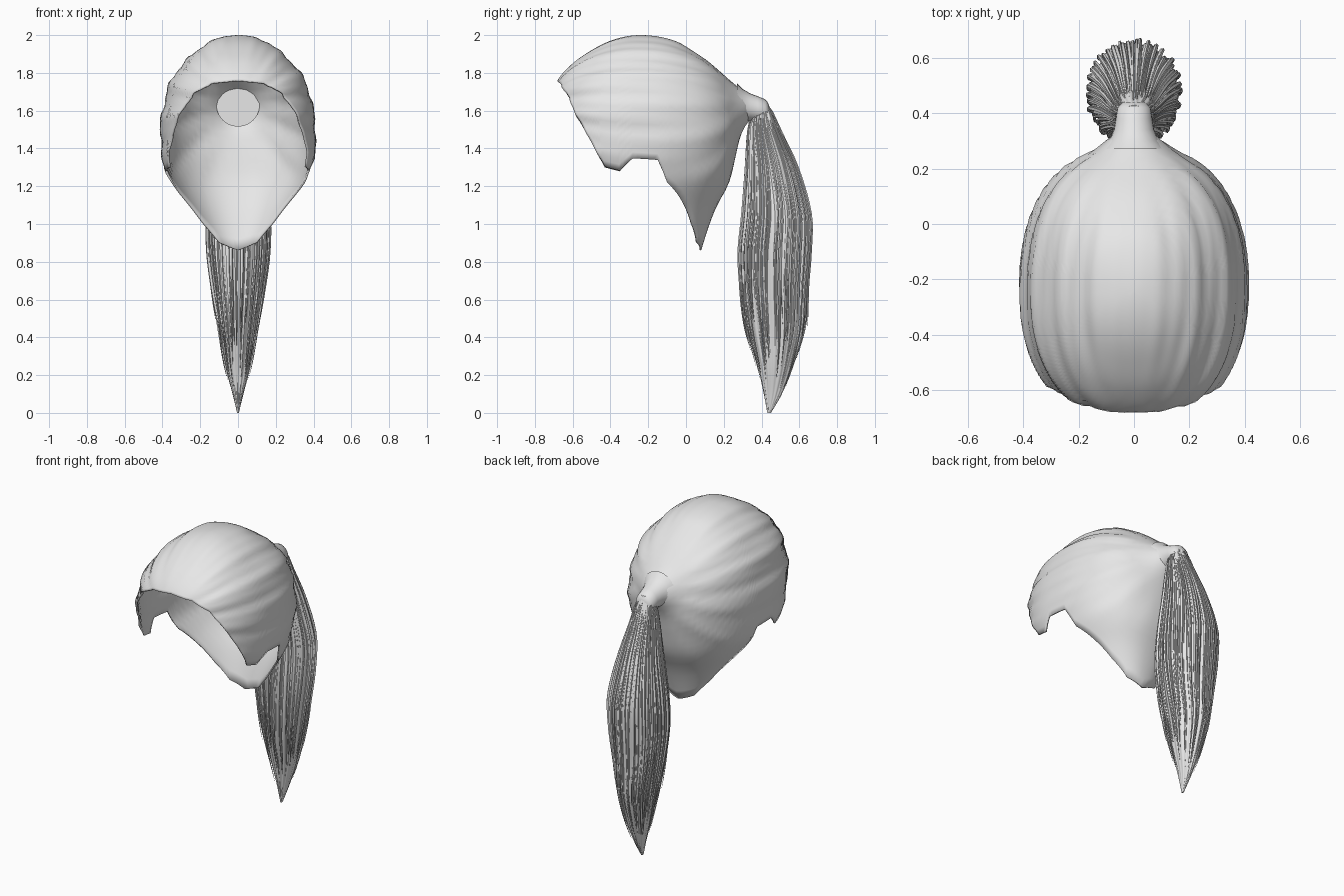
import bpy, bmesh, math, random
from mathutils import Vector

random.seed(4)
if "Cube" in bpy.data.objects:
    bpy.data.objects.remove(bpy.data.objects["Cube"], do_unlink=True)

hair = bpy.data.materials.new("hair_grey")
hair.use_nodes = True
hair.diffuse_color = (0.8, 0.8, 0.8, 1)
hair.node_tree.nodes["Principled BSDF"].inputs["Base Color"].default_value = (0.8, 0.8, 0.8, 1)


def spline(table, k):
    """Smooth interpolation of rows (key, values...) with ascending keys."""
    k = min(max(k, table[0][0]), table[-1][0])
    i = 0
    while i < len(table) - 2 and k > table[i + 1][0]:
        i += 1
    a, b = table[i], table[i + 1]
    p, q = table[max(i - 1, 0)], table[min(i + 2, len(table) - 1)]
    h = b[0] - a[0]
    t = (k - a[0]) / h
    out = []
    for j in range(1, len(a)):
        m0 = (b[j] - p[j]) / (b[0] - p[0]) * h
        m1 = (q[j] - a[j]) / (q[0] - a[0]) * h
        out.append((2*t**3 - 3*t*t + 1) * a[j] + (t**3 - 2*t*t + t) * m0
                   + (3*t*t - 2*t**3) * b[j] + (t**3 - t*t) * m1)
    return out


def loft(bm, rings, closed_ends=True):
    """Skin a list of rings, each a loop of points."""
    loops = [[bm.verts.new(p) for p in ring] for ring in rings]
    n = len(loops[0])
    for a, b in zip(loops, loops[1:]):
        for i in range(n):
            j = (i + 1) % n
            bm.faces.new((a[i], a[j], b[j], b[i]))
    if closed_ends:
        bm.faces.new(loops[0])
        bm.faces.new(loops[-1])
    return loops


def finish(name, bm, angle=50):
    bmesh.ops.recalc_face_normals(bm, faces=bm.faces)
    mesh = bpy.data.meshes.new(name)
    bm.to_mesh(mesh)
    bm.free()
    mesh.materials.append(hair)
    ob = bpy.data.objects.new(name, mesh)
    bpy.context.collection.objects.link(ob)
    bpy.ops.object.select_all(action="DESELECT")
    ob.select_set(True)
    bpy.context.view_layer.objects.active = ob
    bpy.ops.object.shade_smooth_by_angle(angle=math.radians(angle))
    return ob


# Scalp shell: superellipse sections by height (z, front y, back y, half width)
CY, POWER, HUB_Z = -0.24, 2.3, 1.63
levels = [(2, -.24, -.24, 0), (1.97, -.40, -.06, .14), (1.92, -.5, .03, .215),
          (1.85, -.6, .13, .29), (1.76, -.68, .215, .355), (1.65, -.715, .265, .39),
          (1.5, -.72, .285, .412), (1.3, -.66, .25, .395), (1.2, -.6, .22, .355),
          (1.1, -.55, .165, .30), (1, -.5, .125, .25), (.86, -.45, .08, .18)]
section = [(math.sqrt(2 - z), f, b, w) for z, f, b, w in levels]

# Lower rim of one side, front centre to nape (y, z)
rim = [(-.68, 1.76), (-.665, 1.745), (-.63, 1.69), (-.59, 1.6), (-.54, 1.5), (-.48, 1.4),
       (-.43, 1.3), (-.35, 1.28), (-.28, 1.35), (-.15, 1.34), (-.1, 1.22), (0, 1.08),
       (.03, 1), (.06, .9), (.08, .86)]


def rim_angle(y, z):
    f, b, w = spline(section, math.sqrt(2 - z))
    u = min(1, abs(y - CY) / (b - CY if y > CY else CY - f))
    c = u ** (POWER / 2)
    return math.acos(-c if y > CY else c)


def shell_point(theta, s):
    f, b, w = spline(section, s)
    c, e = math.cos(theta), 2 / POWER
    x = w * max(0, math.sin(theta)) ** e
    reach = CY - f if c > 0 else b - CY
    return Vector((x, CY - math.copysign(abs(c) ** e, c) * reach, 2 - s * s))


def style(p):
    """Combed ridges running to the gather, and the pulled-out gather itself."""
    around = math.atan2(p.x, p.z - HUB_Z)
    weight = min(1, abs(p.x) / .25) * min(1, max(0, p.z - 1.15) / .2)
    ridge = .005 * math.sin(13 * around + 2 * p.y) + .003 * math.sin(29 * around - 3 * p.y)
    p = p + (p - Vector((0, CY, 1.5))).normalized() * ridge * weight
    if p.y > 0:
        p.y += .1 * math.exp(-(p.x ** 2 + (p.z - HUB_Z) ** 2) / .01)
    return p


keys = [(rim_angle(y, z), z) for y, z in rim]
keys[0], keys[-1] = (0, rim[0][1]), (math.pi, rim[-1][1])
half, STEPS, ROWS = [], 5, 40
for (t0, z0), (t1, z1) in zip(keys, keys[1:]):
    half += [(t0 + (t1 - t0) * i / STEPS, z0 + (z1 - z0) * i / STEPS) for i in range(STEPS)]
half.append(keys[-1])
columns = [(t, z, 1) for t, z in half] + [(t, z, -1) for t, z in half[-2:0:-1]]

bm = bmesh.new()
rings = []
for r in range(ROWS):
    ring = []
    for theta, z, side in columns:
        p = shell_point(theta, math.sqrt(2 - z) * (1 - r / ROWS))
        p.x *= side
        ring.append(style(p))
    rings.append(ring)
top = loft(bm, rings, closed_ends=False)[-1]
apex = bm.verts.new((0, CY, 2))
for i, v in enumerate(top):
    bm.faces.new((v, top[(i + 1) % len(top)], apex))
scalp = finish("scalp_hair", bm)
thick = scalp.modifiers.new("thickness", "SOLIDIFY")
thick.thickness, thick.offset = .01, -1

# Gathered neck of the ponytail (y, z, radius)
bm = bmesh.new()
neck = [(.27, 1.63, .115), (.30, 1.625, .09), (.34, 1.618, .073), (.38, 1.61, .066),
        (.42, 1.6, .06), (.44, 1.59, .04)]
loft(bm, [[(r * math.cos(a), y, z + r * math.sin(a))
           for a in (math.tau * i / 24 for i in range(24))] for y, z, r in neck])
finish("ponytail_neck", bm)

# Ponytail envelope (z, front y, back y, half width)
tail = [(0, .43, .45, .005), (.1, .41, .51, .03), (.25, .375, .57, .07), (.45, .32, .63, .105),
        (.65, .29, .645, .14), (.85, .28, .66, .165), (1.05, .30, .66, .165),
        (1.3, .32, .59, .12), (1.5, .33, .5, .08), (1.58, .35, .465, .065), (1.65, .39, .43, .03)]


def tail_point(z, a, k):
    y0, y1, w = spline(tail, z)
    return Vector((k * w * math.sin(a), (y0 + y1) / 2 + k * (y1 - y0) / 2 * math.cos(a), z))


# Grooved core of the ponytail
bm = bmesh.new()
rings = []
for i in range(41):
    z = 1.65 * (1 - i / 40)
    rings.append([tail_point(z, a, .93 + .035 * math.sin(16 * a + math.sin(3 * z)))
                  for a in (math.tau * j / 96 for j in range(96))])
loft(bm, rings)
finish("ponytail_core", bm)

# Loose strands lying over the core, with ragged ends
bm = bmesh.new()
COUNT = 110
for n in range(COUNT):
    a = math.tau * n / COUNT + random.uniform(-.04, .04)
    k = random.uniform(.92, 1.02)
    start, end = random.uniform(1.5, 1.62), random.uniform(.12, .5)
    swirl, splay = random.uniform(-.12, .12), random.uniform(0, .12)
    width = random.uniform(.005, .009)
    rings = []
    for i in range(25):
        t = i / 24
        z = start + (end - start) * t
        c = tail_point(z, a + swirl * t, k + splay * max(0, t - .75) * 4)
        r = width * min(1, .3 + 3 * t) * (1 - t ** 4) + .0006
        rings.append([c + Vector((r * math.cos(q), r * math.sin(q), 0))
                      for q in (math.tau * j / 5 for j in range(5))])
    loft(bm, rings)
finish("ponytail_strands", bm)
